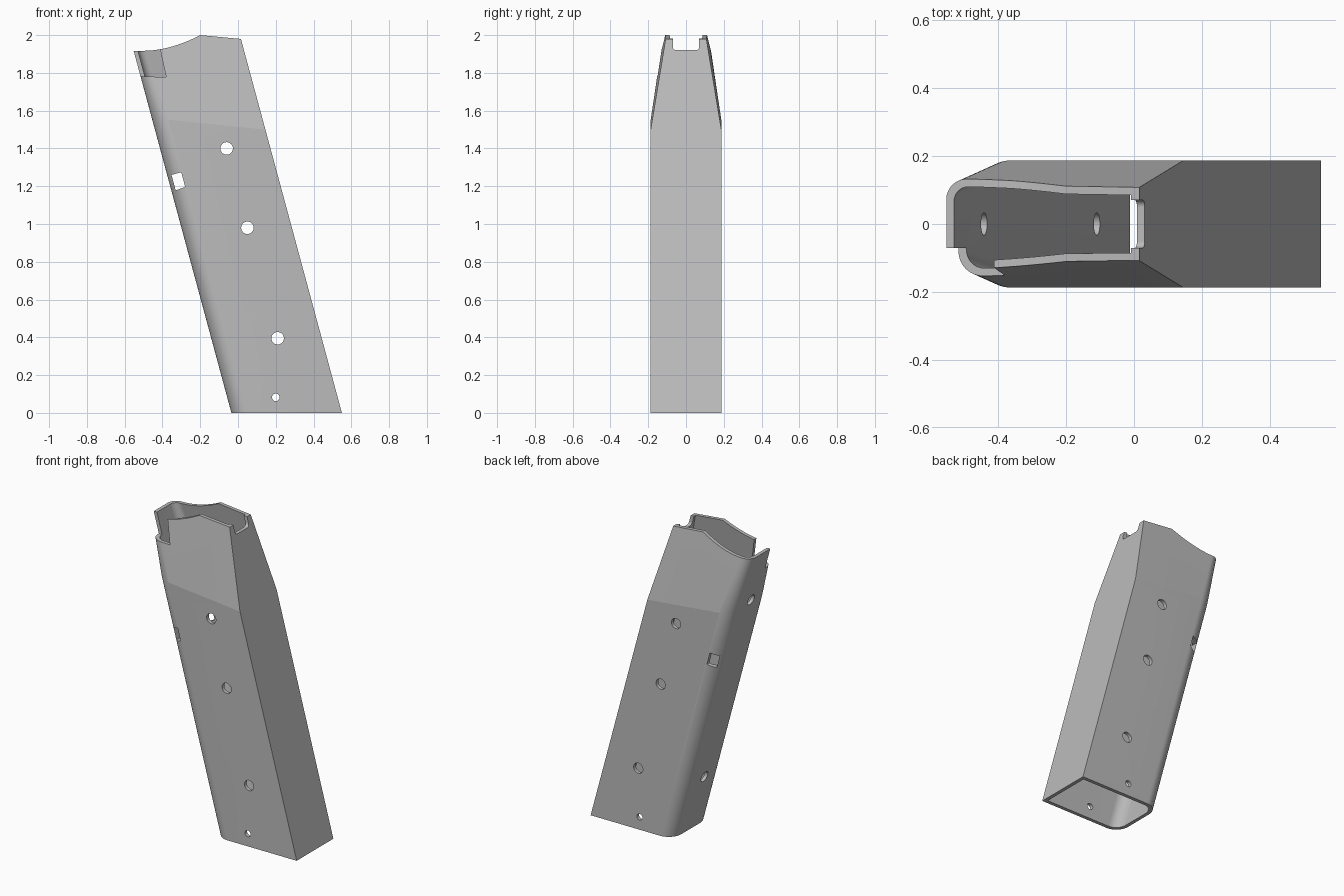
import bpy
import bmesh
from math import sin, cos, pi, radians

if "Cube" in bpy.data.objects:
    bpy.data.objects.remove(bpy.data.objects["Cube"], do_unlink=True)

LEAN = 0.27             # backward lean per unit of height
BACK, FRONT = -0.035, 0.55
WALL = 0.023
MID = (BACK + FRONT) / 2

steel = bpy.data.materials.new("grey steel")
steel.use_nodes = True
grey = (0.5, 0.5, 0.5, 1)
steel.diffuse_color = grey
steel.node_tree.nodes["Principled BSDF"].inputs["Base Color"].default_value = grey


def make_object(name, bm):
    bmesh.ops.recalc_face_normals(bm, faces=bm.faces)
    mesh = bpy.data.meshes.new(name)
    bm.to_mesh(mesh)
    bm.free()
    mesh.materials.append(steel)
    obj = bpy.data.objects.new(name, mesh)
    bpy.context.collection.objects.link(obj)
    return obj


def arc(cx, cy, r, a0, a1, n):
    """Points on an arc, angles in degrees."""
    return [(cx + r * cos(radians(a0 + (a1 - a0) * i / n)),
             cy + r * sin(radians(a0 + (a1 - a0) * i / n))) for i in range(n + 1)]


def section(bm, z, tilt, half_back, half_front, r, inset):
    """One leaning ring: square at the front, rounded at the back."""
    u0, u1 = BACK + inset, FRONT - inset
    hb, hf, r = half_back - inset, half_front - inset, r - inset * 0.8
    half = [(u1, hf)] + arc(u0 + r, hb - r, r, 90, 180, 16)
    loop = half + [(u, -y) for u, y in reversed(half)]
    ring = []
    for u, y in loop:
        h = z + tilt * (u - MID)
        ring.append(bm.verts.new((u - LEAN * h, y, h)))
    return ring


def bridge(bm, a, b):
    n = len(a)
    for i in range(n):
        j = (i + 1) % n
        bm.faces.new((a[i], a[j], b[j], b[i]))


# Hollow leaning tube, tapering inward near the top
levels = [(0, 0, 0.187, 0.187, 0.09),
          (1.53, -0.103, 0.187, 0.187, 0.09),
          (2.1, -0.103, 0.1015, 0.093, 0.045)]
bm = bmesh.new()
outer = [section(bm, *lv, 0) for lv in levels]
inner = [section(bm, *lv, WALL) for lv in levels]
for shell in (outer, inner):
    for lower, upper in zip(shell, shell[1:]):
        bridge(bm, lower, upper)
bridge(bm, outer[0], inner[0])
bridge(bm, outer[-1], inner[-1])
tube = make_object("magazine_tube", bm)


def cut(points, axis, lo, hi):
    """Cut a prism out of the tube; points are (x, z) or (y, z)."""
    bm = bmesh.new()
    ends = []
    for d in (lo, hi):
        ends.append([bm.verts.new((a, d, z) if axis == "y" else (d, a, z))
                     for a, z in points])
        bm.faces.new(ends[-1])
    bridge(bm, *ends)
    cutter = make_object("cutter", bm)
    cutter.hide_render = True
    mod = tube.modifiers.new("cut", "BOOLEAN")
    mod.operation = "DIFFERENCE"
    mod.solver = "EXACT"
    mod.object = cutter
    bpy.context.view_layer.objects.active = tube
    bpy.ops.object.modifier_apply(modifier=mod.name)
    bpy.data.objects.remove(cutter, do_unlink=True)


def circle(a, z, r):
    return arc(a, z, r, 0, 360, 48)[:-1]


# Top rim: low scooped back rising to the feed lips
scoop = [(-0.5 + 0.28 * t / 12, 1.917 + 0.073 * (t / 12) ** 1.9) for t in range(13)]
cut([(-1, 1.917)] + scoop + [(-0.2, 2.0), (0.5, 1.934), (0.5, 2.4), (-1, 2.4)],
    "y", -0.5, 0.5)

# Rounded notch in the front wall
cut([(-0.07, 2.3)] + arc(-0.05, 1.94, 0.02, 180, 270, 12)
    + arc(0.05, 1.94, 0.02, 270, 360, 12) + [(0.07, 2.3)], "x", -0.035, 0.3)

# Notch in the right rear corner of the rim
cut([(-0.7, 1.79), (-0.38, 1.777), (-0.42, 1.96), (-0.46, 2.2), (-0.7, 2.2)],
    "y", -0.4, -0.07)

# Round holes through both sides
for x, z, r in [(-0.06, 1.4, 0.033), (0.05, 0.98, 0.033),
                (0.21, 0.395, 0.033), (0.2, 0.082, 0.02)]:
    cut(circle(x, z, r), "y", -0.4, 0.4)

# Catch window through both rear corners
cut([(-0.352, 1.26), (-0.3, 1.274), (-0.28, 1.196), (-0.33, 1.178)], "y", -0.4, 0.4)

# Round holes in the back wall
for z in (1.59, 0.36):
    x = BACK - LEAN * z
    cut(circle(0, z, 0.033), "x", x - 0.1, x + 0.1)

# Smooth the rounded corners, keep creases sharp
bpy.ops.object.select_all(action="DESELECT")
tube.select_set(True)
bpy.context.view_layer.objects.active = tube
bpy.ops.object.shade_smooth_by_angle(angle=radians(8.5))
